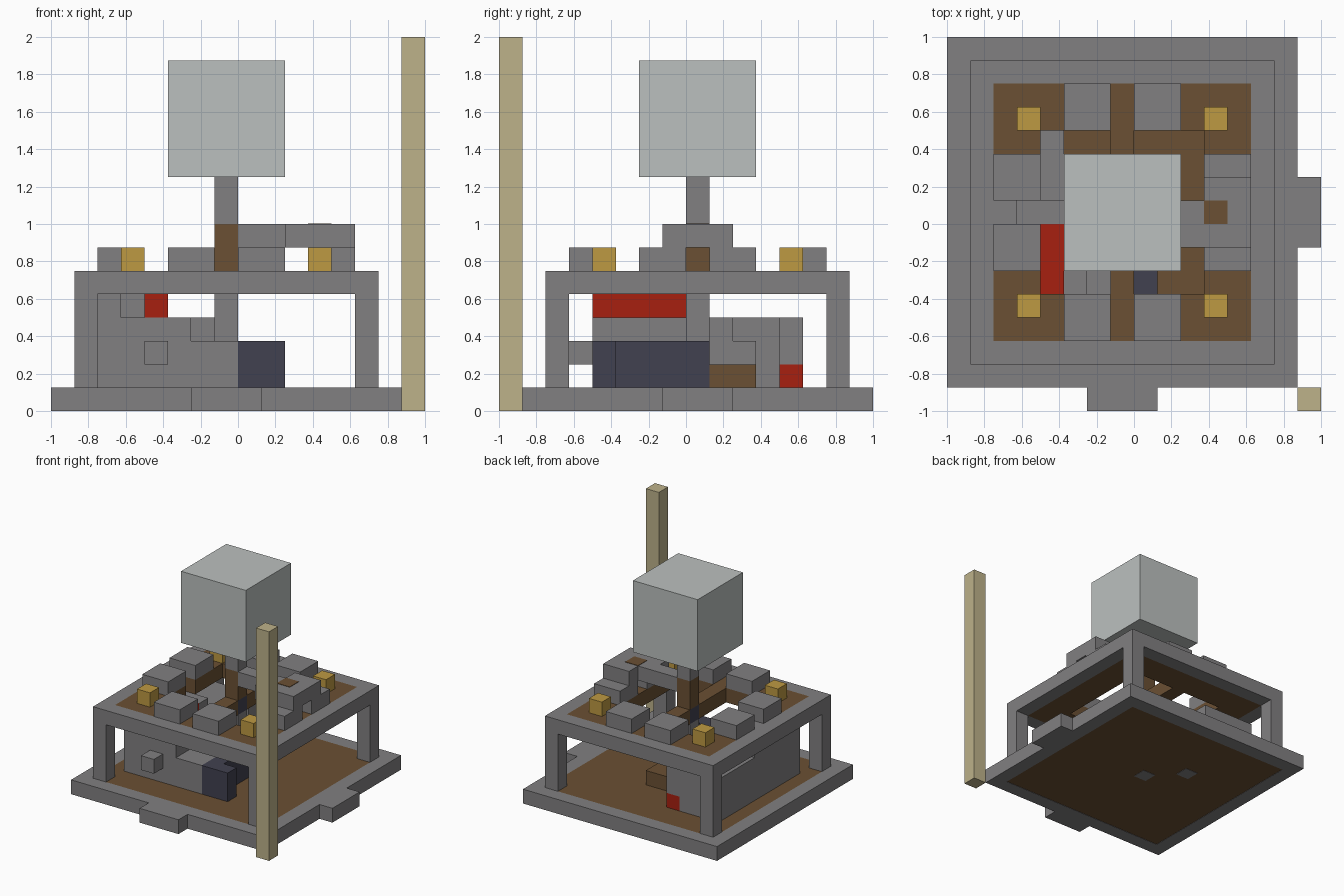
import bpy
import bmesh

if "Cube" in bpy.data.objects:
    bpy.data.objects.remove(bpy.data.objects["Cube"], do_unlink=True)

U = 0.125  # edge of one building block


def material(name, rgb):
    m = bpy.data.materials.new(name)
    m.use_nodes = True
    m.diffuse_color = (*rgb, 1)
    m.node_tree.nodes["Principled BSDF"].inputs["Base Color"].default_value = (*rgb, 1)
    return m


STONE = material("stone_grey", (0.22, 0.215, 0.22))
EARTH = material("earth_brown", (0.145, 0.08, 0.033))
GOLD = material("lamp_gold", (0.51, 0.32, 0.055))
RED = material("signal_red", (0.39, 0.014, 0.005))
NAVY = material("dark_navy", (0.053, 0.053, 0.08))
PALE = material("pale_grey", (0.50, 0.53, 0.52))
SAND = material("pole_sand", (0.51, 0.445, 0.255))


def blocks(name, mat, *boxes):
    """One object from boxes given as x, y and z ranges in block units."""
    bm = bmesh.new()
    for xs, ys, zs in boxes:
        made = bmesh.ops.create_cube(bm, size=1)["verts"]
        for v in made:
            v.co = [U * r[1 if c > 0 else 0] for c, r in zip(v.co, (xs, ys, zs))]
    mesh = bpy.data.meshes.new(name)
    bm.to_mesh(mesh)
    bm.free()
    mesh.materials.append(mat)
    obj = bpy.data.objects.new(name, mesh)
    bpy.context.collection.objects.link(obj)
    return obj


def ring(x0, x1, y0, y1, z):
    """Four boxes, one block wide, around a rectangle."""
    return [((x0, x1), (y0, y0 + 1), z), ((x0, x1), (y1 - 1, y1), z),
            ((x0, x0 + 1), (y0 + 1, y1 - 1), z), ((x1 - 1, x1), (y0 + 1, y1 - 1), z)]


# Base slab with its earth floor and two entrance steps
blocks("base_rim", STONE, *ring(-8, 7, -7, 8, (0, 1)))
blocks("base_floor", EARTH, ((-7, 6), (-6, 7), (0.02, 1)))
blocks("base_steps", STONE, ((-2, 1), (-8, -7), (0, 1)), ((7, 8), (-1, 2), (0, 1)))

# Corner posts carrying the deck
blocks("posts", STONE, *[((x, x + 1), (y, y + 1), (1, 5))
                         for x in (-7, 5) for y in (-6, 6)])

# Upper deck: stone frame, earth infill around an open well, two spokes
DECK = (5, 6)
blocks("deck_frame", STONE, *ring(-7, 6, -6, 7, DECK))
blocks("deck_infill", EARTH,
       ((-6, 5), (-5, -3), DECK), ((-6, 5), (4, 6), DECK),
       ((-6, -4), (-3, 0), DECK), ((-6, -4), (1, 4), DECK),
       ((3, 5), (-3, 4), DECK))
blocks("deck_spokes", EARTH, ((-1, 0), (-3, 0), DECK), ((-1, 0), (1, 4), DECK))
blocks("deck_notch", STONE, ((-6, -5), (0, 1), DECK))

# Battlements and lamps on the deck
TOP = (6, 7)
blocks("battlements", STONE,
       *[((x, x + w), (y, y + 2), TOP) for x, w in ((-3, 2), (0, 2)) for y in (-5, 4)],
       *[((x, x + 2), (y, y + 2), TOP) for x in (-6, 3) for y in (-2, 1)])
blocks("lamps", GOLD, *[((x, x + 1), (y, y + 1), TOP)
                        for x in (-5, 3) for y in (-4, 4)])

# Bridge from the right battlements to the column
BRIDGE = (7, 8)
blocks("bridge", STONE, ((0, 2), (0, 1), BRIDGE), ((2, 3), (-1, 1), BRIDGE),
       ((3, 5), (-1, 2), BRIDGE))
blocks("bridge_patch", EARTH, ((3, 4), (0, 1), (8, 8.03)))

# Central column and the large block on top
blocks("column", STONE, ((-1, 0), (0, 1), (0, 5)), ((-1, 0), (0, 1), (8, 10)))
blocks("column_collar", NAVY, ((-1, 0), (0, 1), (5, 6)))
blocks("column_earth", EARTH, ((-1, 0), (0, 1), (6, 8)))
blocks("top_block", PALE, ((-3, 2), (-2, 3), (10, 15)))

# Stepped stone house under the deck
blocks("house", STONE,
       ((-6, -3), (-4, 4), (1, 4)),
       ((-3, -2), (-4, 2), (1, 4)),
       ((-2, 0), (-4, 0), (1, 3)),
       ((-2, -1), (0, 1), (1, 3)),
       ((-2, -1), (1, 2), (2, 4)),
       ((-2, -1), (2, 3), (2, 3)),
       ((-3, -2), (2, 3), (0, 3)),
       ((-6, -3), (4, 5), (1, 4)),
       ((-3, -2), (4, 5), (2, 4)),
       ((-6, -5), (-4, 1), (4, 5)),
       ((-5, -3), (0, 1), (4, 5)))
blocks("house_knob", STONE, ((-4, -3), (-5, -4), (2, 3)))
blocks("house_beam", RED, ((-4, -3), (-4, 0), (4, 5)))
blocks("house_back_block", RED, ((-3, -2), (4, 5), (1, 2)))
blocks("house_side_wall", NAVY, ((0, 2), (-4, -3), (1, 3)), ((0, 1), (-3, 1), (1, 3)))
blocks("house_bench", EARTH, ((-2, 1), (1, 3), (1, 2)))

# Tall corner pole
blocks("corner_pole", SAND, ((7, 8), (-8, -7), (0, 16)))
